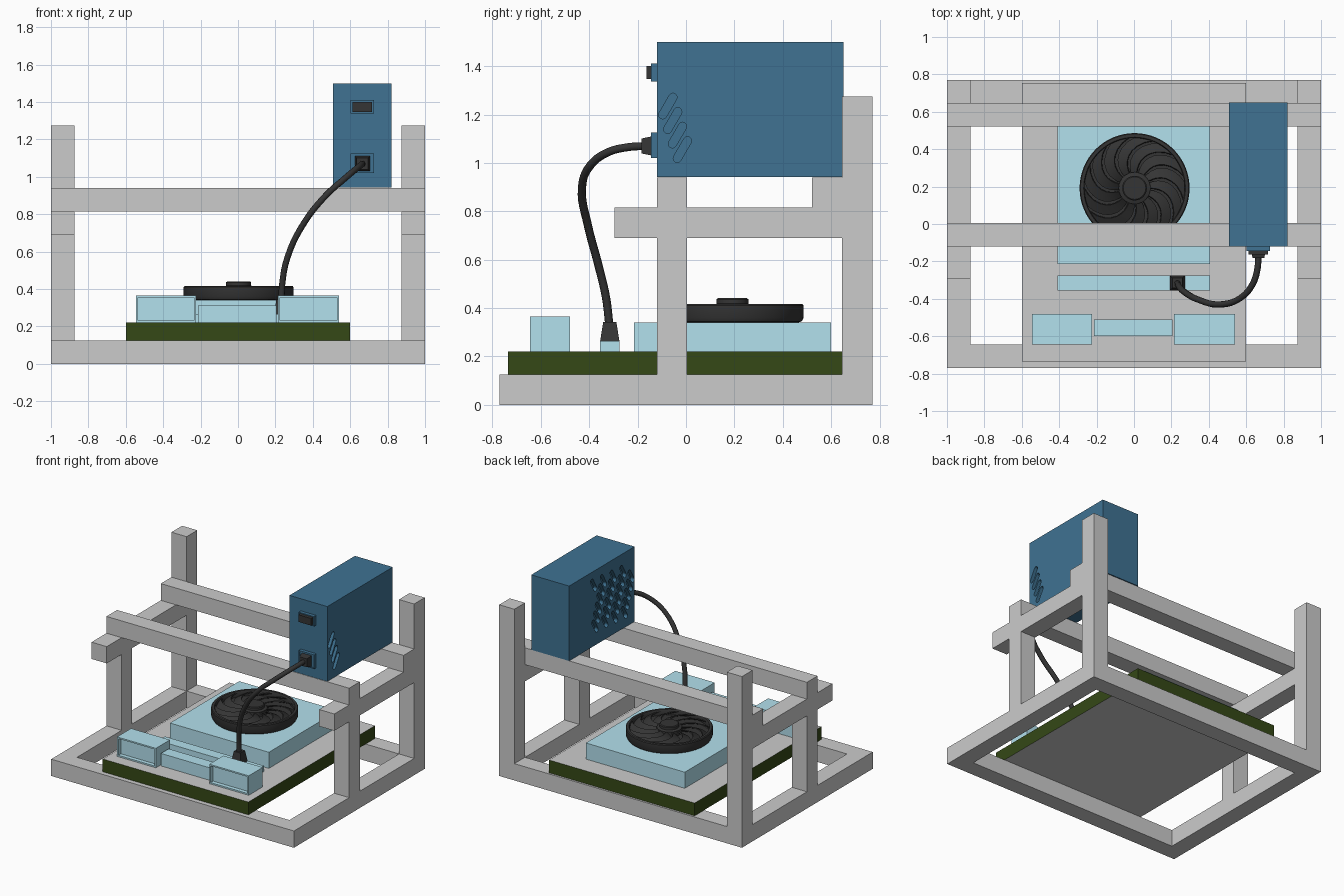
import bpy, bmesh
from math import sin, cos, pi
from mathutils import Vector

if "Cube" in bpy.data.objects:
    bpy.data.objects.remove(bpy.data.objects["Cube"])


def material(name, rgb):
    m = bpy.data.materials.new(name)
    m.diffuse_color = (*rgb, 1)
    m.use_nodes = True
    m.node_tree.nodes["Principled BSDF"].inputs["Base Color"].default_value = m.diffuse_color
    return m


PALE = material("pale_blue", (0.45, 0.75, 0.85))
BLUE = material("steel_blue", (0.05, 0.17, 0.29))
GREEN = material("dark_green", (0.035, 0.065, 0.008))
BLACK = material("black", (0.035, 0.035, 0.035))


def finish(name, bm, mat=None):
    bmesh.ops.recalc_face_normals(bm, faces=bm.faces[:])
    me = bpy.data.meshes.new(name)
    bm.to_mesh(me)
    bm.free()
    ob = bpy.data.objects.new(name, me)
    bpy.context.collection.objects.link(ob)
    if mat:
        me.materials.append(mat)
    return ob


def activate(ob):
    bpy.ops.object.select_all(action='DESELECT')
    ob.select_set(True)
    bpy.context.view_layer.objects.active = ob


def box_bm(x0, x1, y0, y1, z0, z1):
    bm = bmesh.new()
    bmesh.ops.create_cube(bm, size=1)
    for v in bm.verts:
        v.co = Vector((x1 if v.co.x > 0 else x0, y1 if v.co.y > 0 else y0, z1 if v.co.z > 0 else z0))
    return bm


def box(name, *dims, mat=None):
    return finish(name, box_bm(*dims), mat)


def inset_box(name, dims, rim, depth, mat):
    # box whose front (-y) face carries a recessed panel
    bm = box_bm(*dims)
    bm.normal_update()
    front = min(bm.faces, key=lambda f: f.calc_center_median().y)
    bmesh.ops.inset_individual(bm, faces=[front], thickness=rim)
    panel = bmesh.ops.extrude_discrete_faces(bm, faces=[front])["faces"][0]
    bmesh.ops.translate(bm, verts=panel.verts[:], vec=(0, depth, 0))
    return finish(name, bm, mat)


def plug(name, base, direction, length, half_base, half_tip, mat):
    # square plug tapering along its direction
    bm = bmesh.new()
    bmesh.ops.create_cone(bm, cap_ends=True, segments=4, radius1=half_base * 2 ** .5,
                          radius2=half_tip * 2 ** .5, depth=length)
    for v in bm.verts:
        x, y, z = v.co
        v.co = Vector(((x - y) / 2 ** .5, (x + y) / 2 ** .5, z + length / 2))
    rot = Vector((0, 0, 1)).rotation_difference(Vector(direction))
    for v in bm.verts:
        v.co = rot @ v.co + Vector(base)
    return finish(name, bm, mat)


def lathe(name, profile, cx, cy, n, mat):
    bm = bmesh.new()
    rings = [[bm.verts.new((cx + r * cos(2 * pi * i / n), cy + r * sin(2 * pi * i / n), z))
              for i in range(n)] for r, z in profile]
    for a, b in zip(rings, rings[1:]):
        for i in range(n):
            bm.faces.new((a[i], a[i - 1], b[i - 1], b[i]))
    bm.faces.new(rings[0])
    bm.faces.new(rings[-1])
    ob = finish(name, bm, mat)
    activate(ob)
    bpy.ops.object.shade_smooth_by_angle(angle=0.6)
    return ob


# Open frame: base ring, posts, side rails and cross bars
T = 0.125
box("base_front", -1, 1, -.77, -.77 + T, 0, T)
box("base_back", -1, 1, .77 - T, .77, 0, T)
for side, a, b in (("left", -1, -1 + T), ("right", 1 - T, 1)):
    box("base_" + side, a, b, -.77 + T, .77 - T, 0, T)
    box("back_post_" + side, a, b, .77 - T, .77, T, 1.275)
    box("front_post_" + side, a, b, -.12, .005, T, .69)
    box("side_rail_" + side, a, b, -.295, .77 - T, .69, .815)
box("cross_bar_front", -1, 1, -.12, .005, .815, .94)
box("cross_bar_back", -1, 1, .77 - T * 2, .77 - T, .815, .94)

# Board: green edges with plain top and bottom
board = box("board", -.6, .6, -.735, .755, T, .22, mat=GREEN)
board.data.materials.append(None)
for p in board.data.polygons:
    p.material_index = 1 if abs(p.normal.z) > .5 else 0

# Parts on the board
box("main_block", -.41, .405, -.215, .6, .22, .34, mat=PALE)
box("slot_strip", -.41, .405, -.355, -.275, .22, .263, mat=PALE)
inset_box("port_left", (-.545, -.225, -.645, -.48, .22, .365), .015, .03, PALE)
inset_box("port_right", (.215, .54, -.645, -.48, .22, .365), .015, .03, PALE)
box("port_middle", -.215, .205, -.6, -.51, .22, .313, mat=PALE)

# Fan: housing with rim, hub and swept blades
FX, FY = .003, .192
lathe("fan_housing", [(.27, .34), (.286, .345), (.294, .36), (.294, .41), (.289, .416),
                      (.272, .416), (.268, .41), (.268, .375)], FX, FY, 64, BLACK)
lathe("fan_hub", [(.085, .37), (.085, .412), (.066, .418), (.066, .436), (.06, .441)], FX, FY, 40, BLACK)
bm = bmesh.new()
BLADES, STEPS = 13, 8
for k in range(BLADES):
    prev = None
    for s in range(STEPS + 1):
        t = s / STEPS
        r = .08 + .195 * t
        a = 2 * pi * k / BLADES - .75 * t * t
        pair = [bm.verts.new((FX + r * cos(a + da), FY + r * sin(a + da), z))
                for da, z in ((0, .412), (.36, .385))]
        if prev:
            bm.faces.new((prev[0], pair[0], pair[1], prev[1]))
        prev = pair
blades = finish("fan_blades", bm, BLACK)
activate(blades)
mod = blades.modifiers.new("thickness", 'SOLIDIFY')
mod.thickness = .008
bpy.ops.object.modifier_apply(modifier=mod.name)
bpy.ops.object.shade_smooth_by_angle(angle=0.6)

# Power box with slanted vent slots cut into both sides
power = box("power_box", .508, .82, -.12, .65, .942, 1.5, mat=BLUE)
bm = bmesh.new()
along, across = Vector((.5, .866)), Vector((.866, -.5))


def slot(cy, cz, x0, x1):
    pts = []
    for end in (1, -1):
        for i in range(7):
            a = -pi / 2 + pi * i / 6
            pts.append(Vector((cy, cz)) + end * (along * (.042 + .017 * cos(a)) + across * .017 * sin(a)))
    f = bm.faces.new([bm.verts.new((x0, p.x, p.y)) for p in pts])
    top = bmesh.ops.extrude_face_region(bm, geom=[f])["geom"]
    bmesh.ops.translate(bm, vec=(x1 - x0, 0, 0), verts=[v for v in top if isinstance(v, bmesh.types.BMVert)])


for i in range(4):
    slot(-.075 + .02 * i, 1.235 - .06 * i, .79, .84)
for j in range(-3, 6):
    for i in range(-8, 12):
        y, z = -.06 + .02 * i + .075 * j, 1.235 - .06 * i + .13 * j
        if -.08 <= y <= .36 and 1.02 <= z <= 1.42:
            slot(y, z, .488, .538)
cutter = finish("vent_cutter", bm)
cutter.hide_render = True
activate(power)
mod = power.modifiers.new("vents", 'BOOLEAN')
mod.object = cutter
mod.operation = 'DIFFERENCE'
mod.solver = 'EXACT'
bpy.ops.object.modifier_apply(modifier=mod.name)
bpy.data.objects.remove(cutter)

# Switch and socket on the front of the power box
inset_box("switch_plate", (.602, .728, -.145, -.12, 1.337, 1.41), .008, .006, BLUE)
box("switch", .613, .717, -.163, -.139, 1.347, 1.4, mat=BLACK)
inset_box("socket_plate", (.602, .728, -.145, -.12, 1.02, 1.125), .008, .006, BLUE)

# Cable with a plug at each end
plug("socket_plug", (.665, -.139, 1.07), (0, -1, 0), .044, .04, .031, BLACK)
plug("board_plug", (.232, -.315, .263), (0, 0, 1), .08, .04, .027, BLACK)
path = [(.665, -.17, 1.07), (.66, -.24, 1.065), (.635, -.32, 1.045), (.57, -.395, .99), (.465, -.43, .895),
        (.345, -.405, .74), (.265, -.36, .57), (.238, -.33, .44), (.232, -.317, .33)]
cu = bpy.data.curves.new("cable", 'CURVE')
cu.dimensions = '3D'
cu.bevel_depth = .017
cu.bevel_resolution = 3
cu.resolution_u = 6
sp = cu.splines.new('BEZIER')
sp.bezier_points.add(len(path) - 1)
for bp, co in zip(sp.bezier_points, path):
    bp.co = co
    bp.handle_left_type = bp.handle_right_type = 'AUTO'
cable = bpy.data.objects.new("cable", cu)
bpy.context.collection.objects.link(cable)
cu.materials.append(BLACK)
activate(cable)
bpy.ops.object.convert(target='MESH')
bpy.ops.object.shade_smooth_by_angle(angle=0.9)
